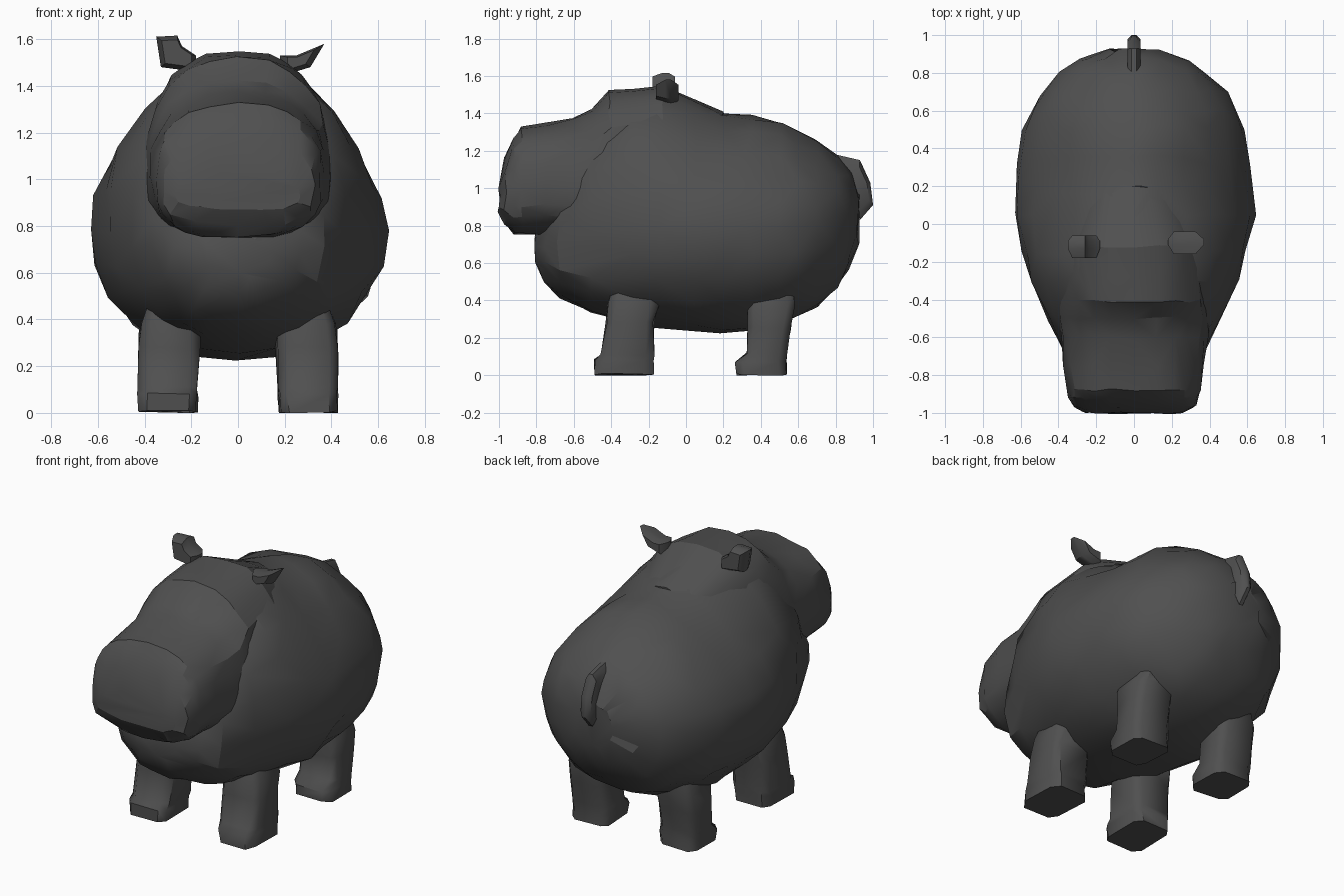
import bpy, bmesh, math, random
from mathutils import Vector

random.seed(4)
cube = bpy.data.objects.get("Cube")
if cube:
    bpy.data.objects.remove(cube, do_unlink=True)

hide = bpy.data.materials.new("dark grey hide")
hide.use_nodes = True
grey = (0.08, 0.08, 0.08, 1)
hide.diffuse_color = grey
hide.node_tree.nodes["Principled BSDF"].inputs["Base Color"].default_value = grey


def power(value, exponent):
    return math.copysign(abs(value) ** exponent, value)


def loft(name, rings, rough=0.0, keep=1.0, angle=38):
    """Skin a list of closed rings, cap the ends and shade the result."""
    bm = bmesh.new()
    loops = []
    for ring in rings:
        loops.append([bm.verts.new(Vector(p) + rough * Vector(
            [random.uniform(-1, 1) for _ in range(3)])) for p in ring])
    n = len(loops[0])
    for a, b in zip(loops, loops[1:]):
        for i in range(n):
            j = (i + 1) % n
            bm.faces.new((a[i], a[j], b[j], b[i]))
    bm.faces.new(loops[0])
    bm.faces.new(loops[-1])
    bmesh.ops.recalc_face_normals(bm, faces=bm.faces)
    mesh = bpy.data.meshes.new(name)
    bm.to_mesh(mesh)
    bm.free()
    mesh.materials.append(hide)
    obj = bpy.data.objects.new(name, mesh)
    bpy.context.collection.objects.link(obj)
    bpy.ops.object.select_all(action='DESELECT')
    obj.select_set(True)
    bpy.context.view_layer.objects.active = obj
    if keep < 1:
        mod = obj.modifiers.new("facets", 'DECIMATE')
        mod.ratio = keep
        bpy.ops.object.modifier_apply(modifier=mod.name)
    bpy.ops.object.shade_smooth_by_angle(angle=math.radians(angle))
    return obj


def upright_ring(y, width, top, middle, bottom, upper, lower, sides=24):
    """Cross-section facing along y, widest at the height called middle."""
    ring = []
    for i in range(sides):
        a = math.tau * i / sides
        c, s = math.cos(a), math.sin(a)
        e = upper if s > 0 else lower
        reach = top - middle if s > 0 else middle - bottom
        ring.append((width * power(c, e), y, middle + reach * power(s, e)))
    return ring


def level_ring(z, x0, x1, y0, y1, side, sides=8, e=0.4):
    """Boxy horizontal cross-section, mirrored by side."""
    ring = []
    for i in range(sides):
        a = math.tau * (i + 0.5) / sides
        x = (x0 + x1) / 2 + (x1 - x0) / 2 * power(math.cos(a), e)
        y = (y0 + y1) / 2 + (y1 - y0) / 2 * power(math.sin(a), e)
        ring.append((side * x, y, z))
    return ring


# Barrel body, full at the neck and with sloping flanks behind:
# y, half width, top, widest height, bottom, flatness of the upper half
body = [
    (-0.80, 0.16, 0.76, 0.68, 0.60, 1), (-0.76, 0.27, 0.86, 0.70, 0.51, 1),
    (-0.68, 0.37, 1.12, 0.72, 0.42, 0.9), (-0.50, 0.47, 1.36, 0.75, 0.33, 0.87),
    (-0.30, 0.55, 1.49, 0.77, 0.28, 0.97), (-0.15, 0.595, 1.53, 0.78, 0.25, 1.1),
    (0.05, 0.635, 1.47, 0.79, 0.24, 1.22), (0.20, 0.63, 1.41, 0.79, 0.23, 1.22),
    (0.35, 0.615, 1.39, 0.79, 0.23, 1.2), (0.50, 0.59, 1.365, 0.80, 0.27, 1.17),
    (0.60, 0.55, 1.32, 0.80, 0.31, 1.14), (0.70, 0.49, 1.26, 0.81, 0.36, 1.1),
    (0.80, 0.40, 1.18, 0.82, 0.45, 1.1), (0.87, 0.29, 1.10, 0.84, 0.57, 1),
    (0.92, 0.15, 0.98, 0.84, 0.70, 1)]
loft("body", [upright_ring(*r, 0.94) for r in body], 0.012, 0.75, 24)

# Broad blunt muzzle rising to a narrower flat crest, same columns
head = [
    (-1.00, 0.27, 1.02, 0.93, 0.87, 0.7), (-0.965, 0.32, 1.17, 0.95, 0.80, 0.7),
    (-0.92, 0.345, 1.27, 1.00, 0.755, 0.74), (-0.88, 0.355, 1.325, 1.00, 0.75, 0.76),
    (-0.75, 0.37, 1.345, 1.02, 0.75, 0.8), (-0.60, 0.39, 1.375, 1.00, 0.75, 0.86),
    (-0.50, 0.405, 1.43, 1.00, 0.76, 0.9), (-0.41, 0.40, 1.525, 1.02, 0.80, 0.85),
    (-0.28, 0.375, 1.535, 1.07, 0.82, 0.77), (-0.12, 0.36, 1.55, 1.10, 0.85, 0.74),
    (0.20, 0.27, 1.405, 1.10, 0.90, 0.9)]
loft("head", [upright_ring(*r, 0.68) for r in head], 0.008, 0.85, 24)

# Legs with a toe ledge in front: z, inner x, outer x, front y, back y
front_leg = [
    (0.005, 0.175, 0.43, -0.49, -0.17), (0.08, 0.17, 0.43, -0.495, -0.17),
    (0.11, 0.17, 0.43, -0.46, -0.17), (0.28, 0.16, 0.43, -0.43, -0.17),
    (0.38, 0.16, 0.42, -0.42, -0.14), (0.46, 0.17, 0.39, -0.40, -0.14)]
back_leg = [
    (0.005, 0.17, 0.43, 0.27, 0.54), (0.07, 0.17, 0.43, 0.26, 0.54),
    (0.12, 0.17, 0.43, 0.32, 0.54), (0.25, 0.17, 0.43, 0.33, 0.56),
    (0.36, 0.17, 0.43, 0.32, 0.58), (0.45, 0.17, 0.40, 0.32, 0.58)]
for side, word in ((1, "left"), (-1, "right")):
    for part, rows in (("front_leg", front_leg), ("back_leg", back_leg)):
        loft(f"{word}_{part}", [level_ring(*r, side) for r in rows], 0.006, angle=50)


def slab(name, outline, slices, place):
    """Outline scaled about its centre at each (offset, scale) slice."""
    cu = sum(p[0] for p in outline) / len(outline)
    cv = sum(p[1] for p in outline) / len(outline)
    loft(name, [[place(cu + (u - cu) * s, cv + (v - cv) * s, d) for u, v in outline]
                for d, s in slices])


# Ears: a blunt folded one and a pointed one
def across(u, v, d):
    return (u, d, v)


slab("right_ear", [(-0.35, 1.61), (-0.26, 1.615), (-0.24, 1.57), (-0.18, 1.53),
                   (-0.18, 1.46), (-0.33, 1.48)],
     ((-0.18, 0.75), (-0.13, 1), (-0.09, 1), (-0.06, 0.75)), across)
slab("left_ear", [(0.18, 1.53), (0.25, 1.53), (0.37, 1.58), (0.31, 1.48), (0.18, 1.44)],
     ((-0.16, 0.6), (-0.11, 1), (-0.08, 1), (-0.04, 0.6)), across)

# Tail: thin fin hanging behind the rump
slab("tail", [(0.80, 1.18), (0.93, 1.15), (0.985, 1.03), (1.0, 0.91),
              (0.93, 0.83), (0.85, 0.98)],
     ((-0.035, 0.75), (-0.012, 1), (0.012, 1), (0.035, 0.75)),
     lambda u, v, d: (d, u, v))
